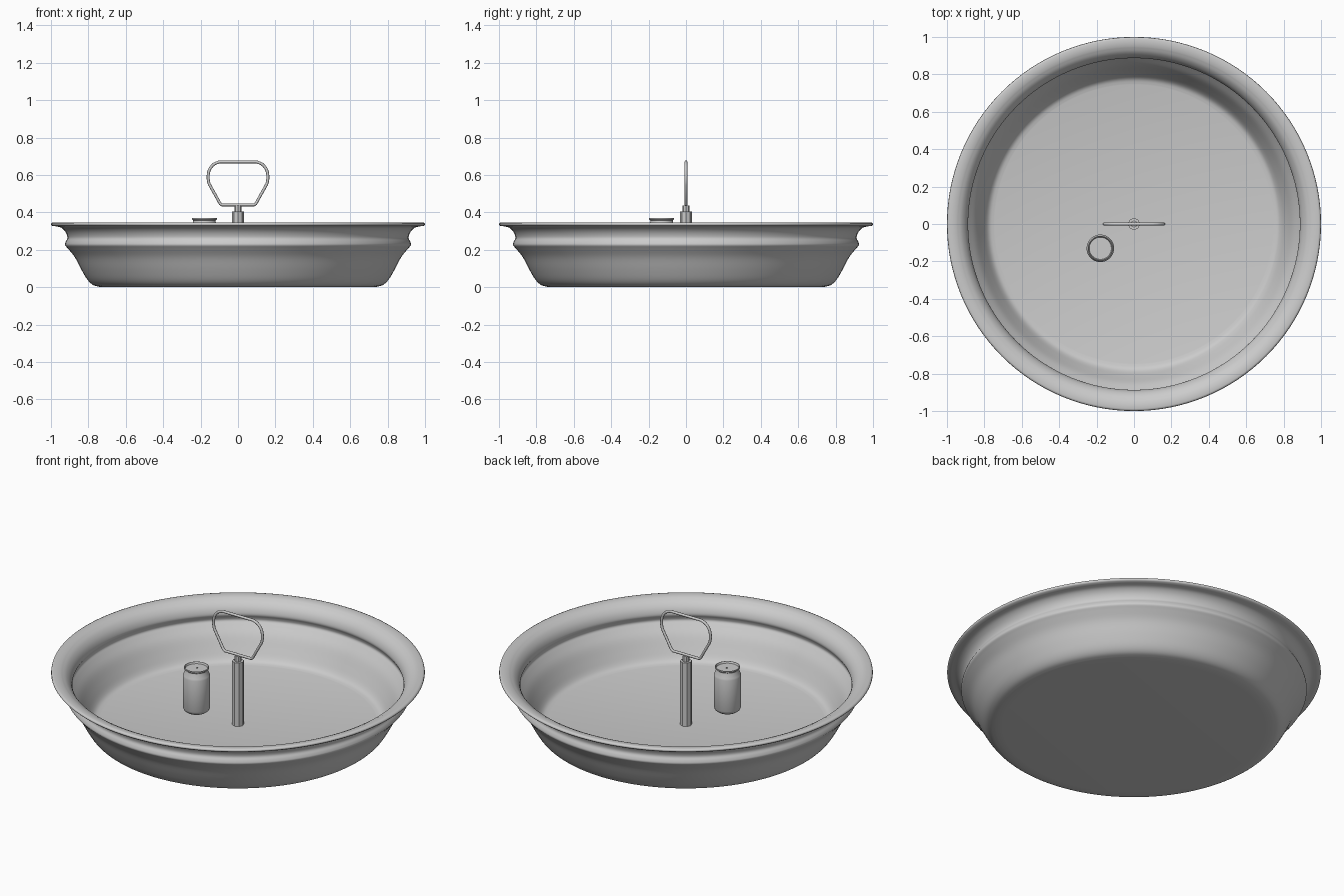
import bpy, bmesh, math
from mathutils import Vector

if "Cube" in bpy.data.objects:
    bpy.data.objects.remove(bpy.data.objects["Cube"])


def material(name, v):
    m = bpy.data.materials.new(name)
    m.diffuse_color = (v, v, v, 1)
    m.use_nodes = True
    m.node_tree.nodes["Principled BSDF"].inputs["Base Color"].default_value = m.diffuse_color
    return m


GREY = material("plain grey", 0.6)


def finish(name, bm, angle):
    bmesh.ops.remove_doubles(bm, verts=bm.verts, dist=1e-5)
    bmesh.ops.recalc_face_normals(bm, faces=bm.faces)
    me = bpy.data.meshes.new(name)
    bm.to_mesh(me)
    bm.free()
    ob = bpy.data.objects.new(name, me)
    bpy.context.collection.objects.link(ob)
    me.materials.append(GREY)
    bpy.ops.object.select_all(action='DESELECT')
    ob.select_set(True)
    bpy.context.view_layer.objects.active = ob
    bpy.ops.object.shade_smooth_by_angle(angle=math.radians(angle))
    return ob


def lathe(name, profile, sides, center=(0, 0), angle=40):
    """Spin an (r, z) profile that starts and ends on the axis."""
    bm = bmesh.new()
    vs = [bm.verts.new((r, 0, z)) for r, z in profile]
    es = [bm.edges.new(p) for p in zip(vs, vs[1:])]
    bmesh.ops.spin(bm, geom=vs + es, cent=(0, 0, 0), axis=(0, 0, 1),
                   angle=math.tau, steps=sides, use_merge=True)
    bmesh.ops.translate(bm, verts=bm.verts, vec=(*center, 0))
    return finish(name, bm, angle)


def smooth_path(pts, steps=4):
    """Catmull-Rom curve through the points."""
    p = [Vector(q) for q in pts]
    p = [2 * p[0] - p[1]] + p + [2 * p[-1] - p[-2]]
    out = []
    for a, b, c, d in zip(p, p[1:], p[2:], p[3:]):
        for i in range(steps):
            t = i / steps
            out.append(0.5 * (2 * b + (c - a) * t + (2 * a - 5 * b + 4 * c - d) * t * t
                              + (3 * b - a - 3 * c + d) * t ** 3))
    return [tuple(q) for q in out] + [tuple(pts[-1])]


# Round tray: outer wall with a bulged ring, flared lip, inner wall, floor
outer = smooth_path([(0.74, 0.002), (0.775, 0.012), (0.805, 0.04), (0.838, 0.095),
                     (0.872, 0.16), (0.908, 0.205), (0.924, 0.225), (0.921, 0.243),
                     (0.912, 0.265), (0.922, 0.295), (0.945, 0.318), (0.975, 0.326)])
lip = [(0.993, 0.328), (1.0, 0.335), (0.998, 0.343), (0.988, 0.347)]
inner = smooth_path([(0.95, 0.341), (0.92, 0.325), (0.897, 0.298), (0.887, 0.265),
                     (0.896, 0.243), (0.899, 0.225), (0.885, 0.206), (0.85, 0.162),
                     (0.816, 0.1), (0.792, 0.058), (0.772, 0.038), (0.745, 0.03)])
lathe("tray", [(0, 0), (0.7, 0)] + outer + lip + inner + [(0, 0.03)], 128, angle=60)

# Drink can with necked shoulders and recessed lid
lathe("can", [(0, 0.122), (0.045, 0.122), (0.05, 0.112), (0.056, 0.112), (0.068, 0.122),
              (0.0735, 0.135), (0.0735, 0.318), (0.071, 0.328), (0.061, 0.348),
              (0.06, 0.357), (0.067, 0.363), (0.067, 0.37), (0.063, 0.371),
              (0.059, 0.361), (0, 0.361)], 48, (-0.18, -0.13))
# Ring tab on the lid
bm = bmesh.new()
bmesh.ops.create_cone(bm, cap_ends=True, segments=12, radius1=0.004, radius2=0.004, depth=0.006)
bmesh.ops.translate(bm, verts=bm.verts, vec=(-0.18, -0.125, 0.363))
finish("can_rivet", bm, 30)

# Faceted post and thinner collar in the middle
lathe("post", [(0, 0.028), (0.032, 0.028), (0.032, 0.405), (0, 0.405)], 8, angle=20)
lathe("collar", [(0, 0.4), (0.018, 0.4), (0.018, 0.436), (0, 0.436)], 8, angle=20)

# Handle loop: right half of the path, mirrored
half = [(0.085, 0.440), (0.095, 0.446), (0.153, 0.55)]
half += smooth_path([(0.157, 0.562), (0.16, 0.59), (0.153, 0.628), (0.13, 0.657), (0.1, 0.67)], 3)
path = half + [(-x, z) for x, z in reversed(half)]
R, SIDES = 0.0078, 10
bm = bmesh.new()
rings = []
for i, (x, z) in enumerate(path):
    a, b = Vector(path[i - 1]), Vector(path[(i + 1) % len(path)])
    p = Vector((x, z))
    t = ((p - a).normalized() + (b - p).normalized()).normalized()
    n = Vector((t.y, -t.x))
    rings.append([bm.verts.new((x + n.x * R * math.cos(k), R * math.sin(k),
                                z + n.y * R * math.cos(k)))
                  for k in [math.tau * j / SIDES for j in range(SIDES)]])
for i, ring in enumerate(rings):
    prev = rings[i - 1]
    for j in range(SIDES):
        k = (j + 1) % SIDES
        bm.faces.new((prev[j], prev[k], ring[k], ring[j]))
finish("handle", bm, 50)
